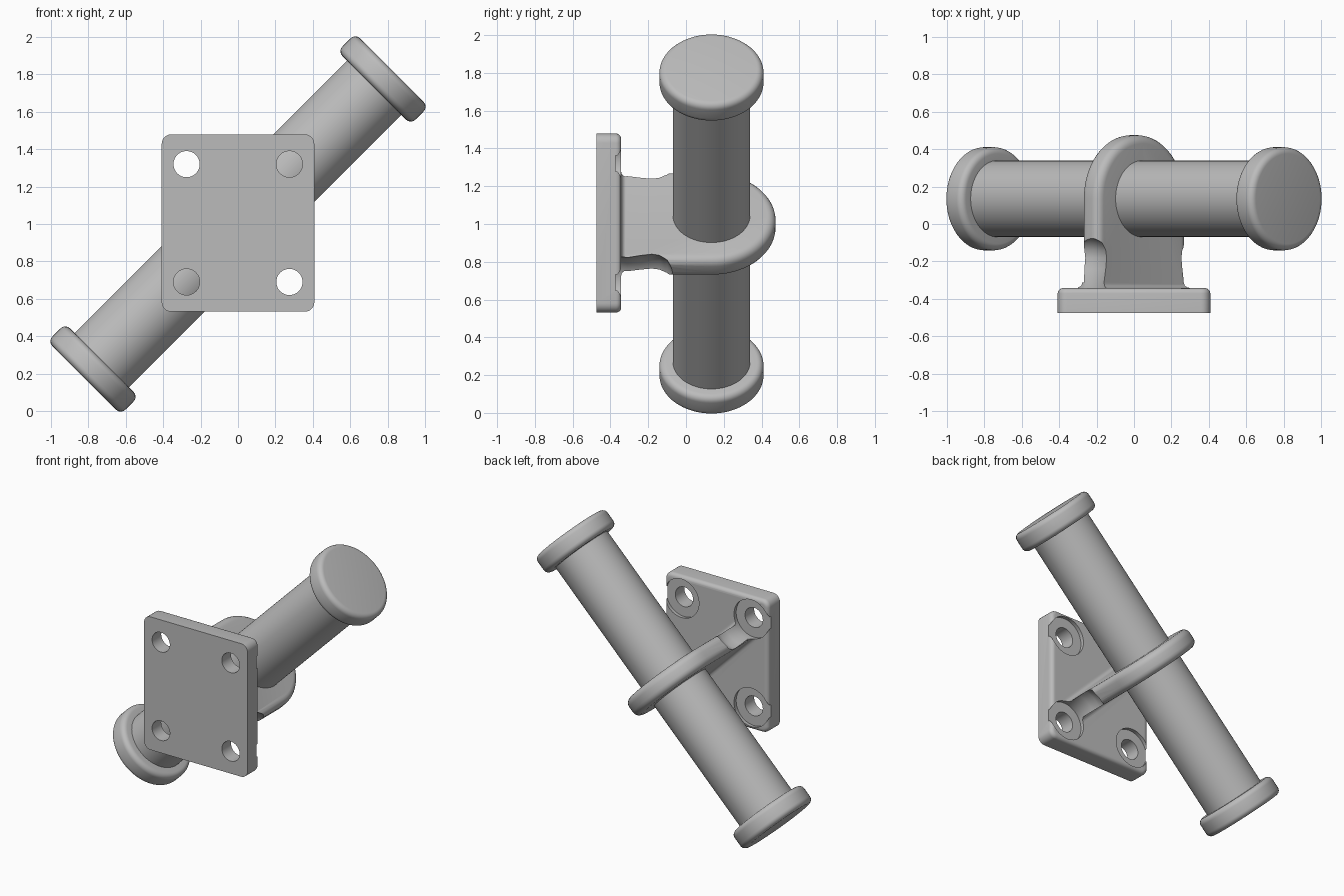
import bpy, bmesh
from math import sin, cos, pi, radians
from mathutils import Matrix

if "Cube" in bpy.data.objects:
    bpy.data.objects.remove(bpy.data.objects["Cube"])

# Single flat metal colour
steel = bpy.data.materials.new("grey steel")
steel.use_nodes = True
GREY = (0.5, 0.5, 0.5, 1)
steel.diffuse_color = GREY
steel.node_tree.nodes["Principled BSDF"].inputs["Base Color"].default_value = GREY

# Frames: local z runs along the tilted rod, or from the back to the front
ROD = Matrix.Translation((0, 0, 1)) @ Matrix.Rotation(radians(45), 4, "Y")
FACING = Matrix.Rotation(radians(90), 4, "X")
ROD_Y = 0.135


def arc(cx, cy, r, start, end, steps=6):
    angles = [radians(start + (end - start) * i / steps) for i in range(steps + 1)]
    return [(cx + r * cos(a), cy + r * sin(a)) for a in angles]


def finish(name, bm, frame):
    bmesh.ops.recalc_face_normals(bm, faces=bm.faces)
    bm.transform(frame)
    mesh = bpy.data.meshes.new(name)
    bm.to_mesh(mesh)
    bm.free()
    mesh.materials.append(steel)
    obj = bpy.data.objects.new(name, mesh)
    bpy.context.collection.objects.link(obj)
    return obj


def prism(name, outline, low, high, frame, bevel=0, rims=()):
    bm = bmesh.new()
    face = bm.faces.new([bm.verts.new((x, y, low)) for x, y in outline])
    top = bmesh.ops.extrude_face_region(bm, geom=[face])["geom"]
    bmesh.ops.translate(bm, verts=[v for v in top if isinstance(v, bmesh.types.BMVert)],
                        vec=(0, 0, high - low))
    edges = [e for e in bm.edges for z in rims
             if all(abs(v.co.z - z) < 1e-5 for v in e.verts)]
    if edges:
        bmesh.ops.recalc_face_normals(bm, faces=bm.faces)
        bmesh.ops.bevel(bm, geom=edges, offset=bevel, segments=5, profile=0.5,
                        affect="EDGES")
    return finish(name, bm, frame)


def lathe(name, profile, frame, sides=64):
    bm = bmesh.new()
    verts = [bm.verts.new((r, 0, z)) for r, z in profile]
    edges = [bm.edges.new(pair) for pair in zip(verts, verts[1:])]
    bmesh.ops.spin(bm, geom=verts + edges, axis=(0, 0, 1), cent=(0, 0, 0),
                   angle=2 * pi, steps=sides)
    bmesh.ops.remove_doubles(bm, verts=bm.verts, dist=1e-5)
    return finish(name, bm, frame)


def combine(target, tool, operation):
    mod = target.modifiers.new("join", "BOOLEAN")
    mod.operation, mod.solver, mod.object = operation, "EXACT", tool
    bpy.context.view_layer.objects.active = target
    bpy.ops.object.modifier_apply(modifier=mod.name)
    bpy.data.objects.remove(tool)


def smooth(obj):
    bpy.ops.object.select_all(action="DESELECT")
    obj.select_set(True)
    bpy.context.view_layer.objects.active = obj
    bpy.ops.object.shade_smooth_by_angle(angle=radians(32))


# Rod with a rounded flange at each end
R, FLANGE, END, INNER, SOFT = 0.205, 0.276, 1.163, 1.03, 0.035
half = ([(R, INNER)]
        + arc(FLANGE - SOFT, INNER + SOFT, SOFT, -90, 0)
        + arc(FLANGE - SOFT, END - SOFT, SOFT, 0, 90)
        + [(0, END)])
rod_profile = [(r, -z) for r, z in reversed(half)] + half
rod = lathe("flanged_rod", rod_profile, ROD @ Matrix.Translation((0, ROD_Y, 0)))

# Mounting plate with rounded corners and a soft back rim
W, H, CORNER, PLATE_Z = 0.408, 0.474, 0.05, 1.005
BACK, FRONT = 0.343, 0.475
outline = []
for sx, sy, start in ((1, 1, 0), (-1, 1, 90), (-1, -1, 180), (1, -1, 270)):
    outline += arc(sx * (W - CORNER), sy * (H - CORNER), CORNER, start, start + 90)
PLATE = Matrix.Translation((0, 0, PLATE_Z)) @ FACING
bracket = prism("mounting_bracket", outline, BACK, FRONT, PLATE, 0.028, (BACK,))

# Eye arm that wraps the rod
EYE, T = 0.34, 0.066
arm = arc(0, ROD_Y, EYE, 0, 180, 40) + [(-EYE, -0.42), (EYE, -0.42)]
eye_arm = prism("eye_arm", arm, -T, T, ROD, 0.045, (-T, T))
combine(bracket, eye_arm, "UNION")

# Concave fillet where the arm meets the plate
F = 0.03
side = arc(T + F - 0.002, F - BACK, F, 180, 270)
fillet = [(-x, y) for x, y in reversed(side)] + side
fillet += [(T + F, -0.40), (-T - F, -0.40)]
turned = ROD @ Matrix.Rotation(radians(-90), 4, "Y")
foot = prism("arm_fillet", fillet, -EYE, EYE, turned)
combine(bracket, foot, "UNION")

# Bolt holes with screw-head pockets that scoop into the arm
pocket = [(0, 0.6), (0.07, 0.6), (0.07, 0.372), (0.14, 0.372), (0.133, 0.31),
          (0.145, 0.24), (0.152, 0.18), (0.145, 0.14), (0.12, 0.1), (0.07, 0.07), (0, 0.06)]
for sx in (-1, 1):
    for sz in (-1, 1):
        spot = Matrix.Translation((0.275 * sx, 0, PLATE_Z + 0.315 * sz))
        combine(bracket, lathe("bolt_pocket", pocket, spot @ FACING, 48), "DIFFERENCE")

for part in (rod, bracket):
    smooth(part)
